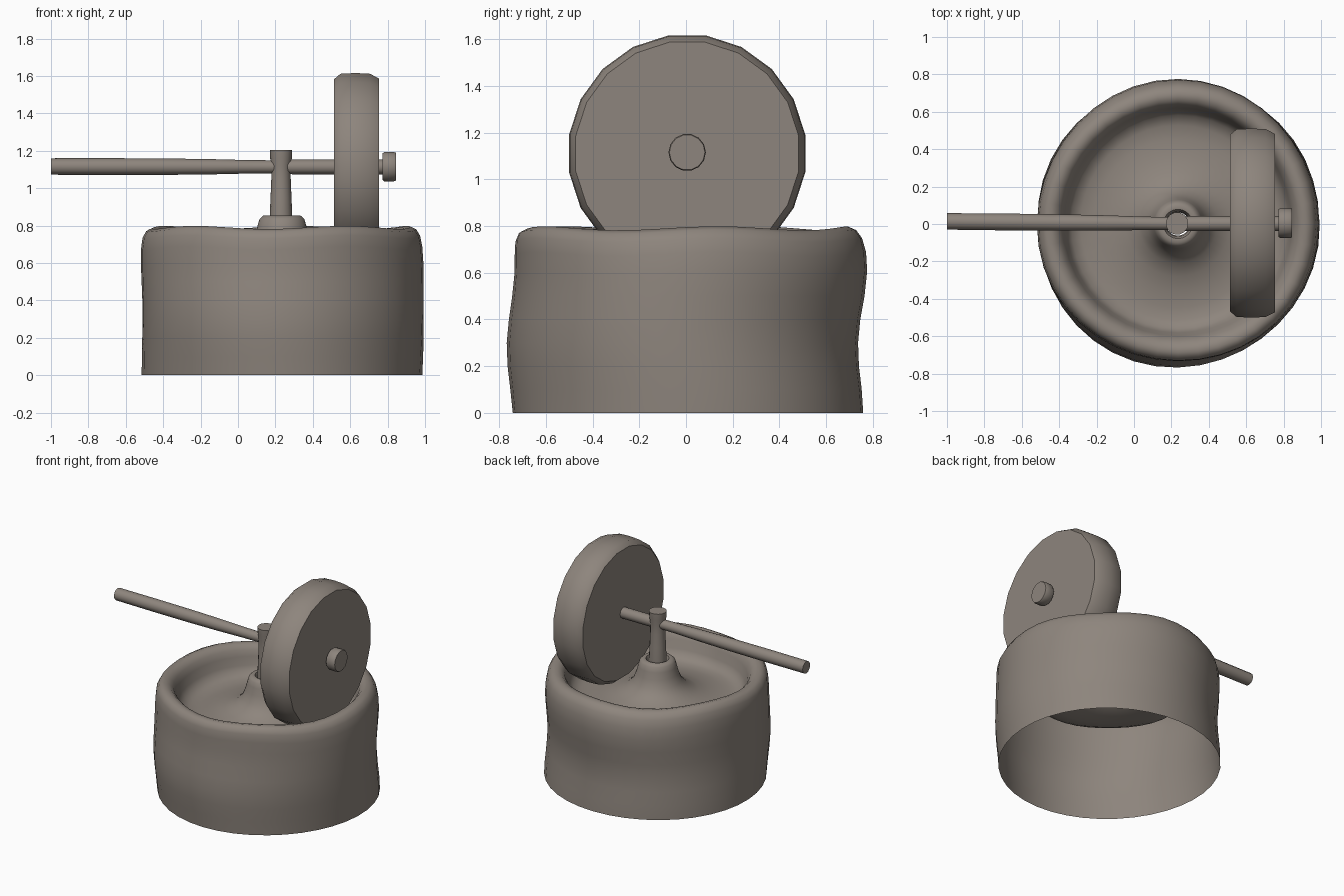
import bpy, bmesh, math
from mathutils import Vector

if "Cube" in bpy.data.objects:
    bpy.data.objects.remove(bpy.data.objects["Cube"])

stone = bpy.data.materials.new("weathered grey brown")
stone.diffuse_color = (0.27, 0.235, 0.205, 1)
stone.use_nodes = True
stone.node_tree.nodes["Principled BSDF"].inputs["Base Color"].default_value = stone.diffuse_color


def lathe(name, profile, sides, place, caps=True, turn=0.0, sharp=45):
    """Sweep (radius, height) points round an axis; place(r, a, h) gives the position."""
    bm = bmesh.new()
    rings = []
    for r, h in profile:
        rings.append([bm.verts.new(place(r, 2 * math.pi * (i + turn) / sides, h))
                      for i in range(sides)])
    for lo, hi in zip(rings, rings[1:]):
        for i in range(sides):
            j = (i + 1) % sides
            bm.faces.new((lo[i], lo[j], hi[j], hi[i]))
    if caps:
        bm.faces.new(rings[0][::-1])
        bm.faces.new(rings[-1])
    for f in bm.faces:
        f.smooth = True
    me = bpy.data.meshes.new(name)
    bm.to_mesh(me)
    bm.free()
    me.set_sharp_from_angle(angle=math.radians(sharp))
    me.materials.append(stone)
    ob = bpy.data.objects.new(name, me)
    bpy.context.collection.objects.link(ob)
    return ob


CX = 0.235  # centre of the basin


def basin_point(r, a, h):
    # uneven hand-cut stone: bulging wall, wavy rim
    k = min(1, max(0, (r - 0.4) / 0.3))
    r += k * (-0.015 * math.sin(a) * math.cos(2 * math.pi * (h - 0.3) / 0.65)
              + 0.006 * math.sin(3 * a + 5 * h))
    if h > 0.5:
        h += k * 0.009 * math.sin(5 * a + 0.6)
    return Vector((CX + r * math.cos(a), r * math.sin(a), h))


def upright(r, a, h):
    return Vector((0.23 + r * math.cos(a), 0.003 + r * math.sin(a), h))


def along_x(y, z):
    return lambda r, a, h: Vector((h, y + r * math.cos(a), z + r * math.sin(a)))


# basin: one open-bottomed shell from the foot, over the rim, to the central hub
lathe("basin", [
    (0.75, 0), (0.752, 0.1), (0.752, 0.2), (0.752, 0.3), (0.752, 0.4), (0.754, 0.5),
    (0.755, 0.6), (0.752, 0.68), (0.742, 0.74), (0.722, 0.775), (0.69, 0.79),
    (0.655, 0.782), (0.628, 0.755), (0.61, 0.71), (0.595, 0.65), (0.57, 0.605),
    (0.52, 0.585), (0.45, 0.58), (0.36, 0.59), (0.28, 0.61), (0.21, 0.645),
    (0.165, 0.695), (0.143, 0.75), (0.13, 0.80), (0.12, 0.835), (0.1, 0.853),
    (0.078, 0.85), (0.066, 0.82), (0.062, 0.75)],
    40, basin_point, caps=False, sharp=60)

# post standing in the hub
lathe("post", [(0.058, 0.74), (0.06, 0.86), (0.056, 0.95), (0.052, 1.05),
               (0.052, 1.12), (0.058, 1.16), (0.06, 1.205)], 14, upright)

# push bar, which runs through the post and wheel
def bar_point(r, a, h):
    t = max(0, (0.2 - h) / 1.2)
    return Vector((h, 0.002 + 0.012 * t + r * math.cos(a), 1.114 + 0.002 * t + r * math.sin(a)))

lathe("push_bar", [(0.044, -1), (0.045, -0.7), (0.044, -0.4), (0.041, -0.15),
                   (0.036, 0.05), (0.035, 0.18), (0.04, 0.3), (0.04, 0.5),
                   (0.04, 0.79)], 12, bar_point)

# grinding wheel, 20-sided with a flat on top
lathe("grinding_wheel", [(0.478, 0.513), (0.508, 0.548), (0.512, 0.63),
                         (0.508, 0.705), (0.483, 0.753)],
      20, along_x(0.005, 1.11), turn=0.5)

# peg holding the wheel on
lathe("axle_peg", [(0.073, 0.772), (0.08, 0.782), (0.08, 0.835), (0.076, 0.845)],
      14, along_x(0.005, 1.115))
